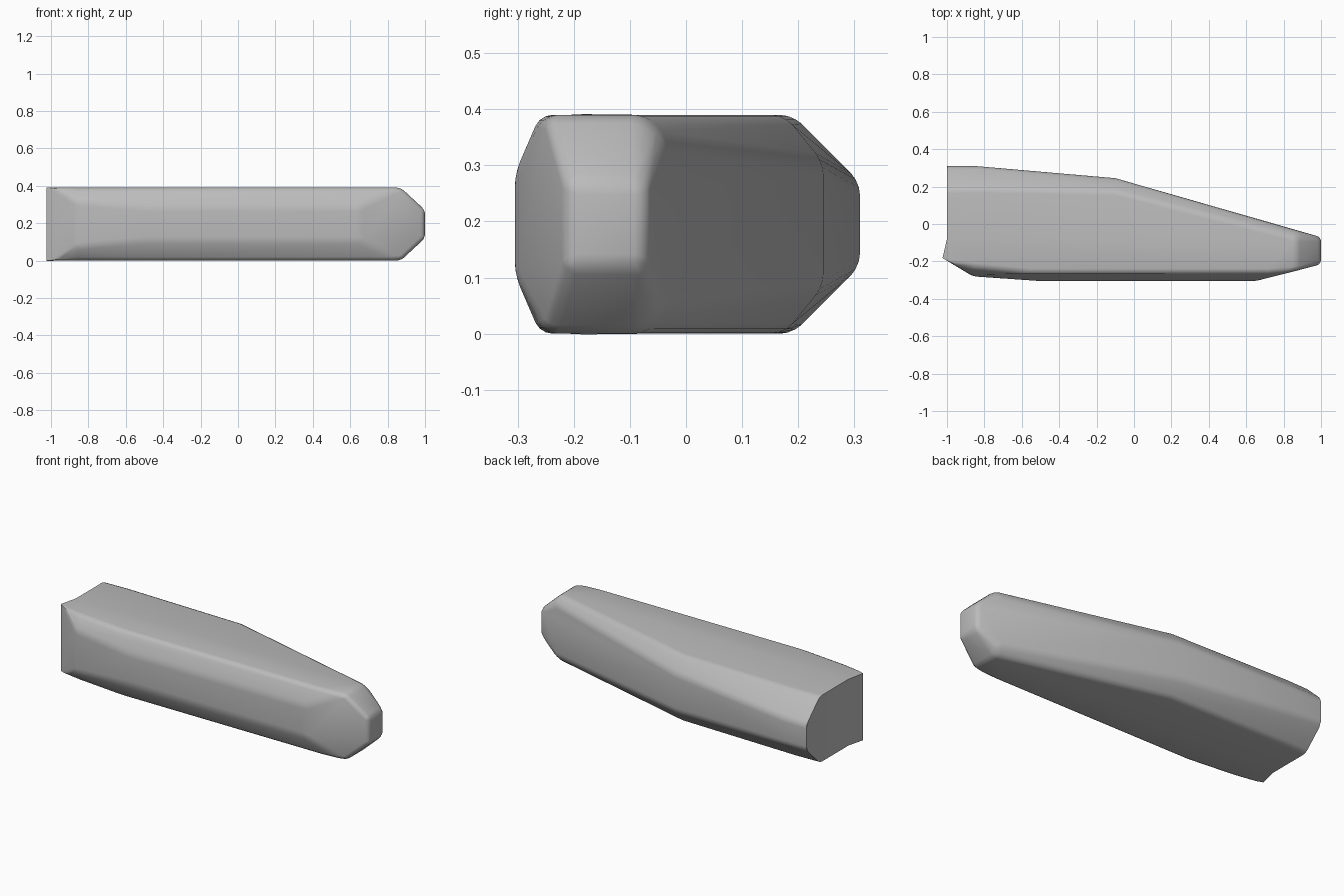
import bpy, bmesh

cube = bpy.data.objects.get("Cube")
if cube:
    bpy.data.objects.remove(cube, do_unlink=True)

MID = 0.195    # half height, also the level of the symmetry plane

# Corners of the upper half: x, y, height above the symmetry plane
CORNERS = [
    # back side, square end to tip
    (-1, 0.31, 0.075), (-1, 0.185, MID),
    (-0.85, 0.31, 0.075), (-0.85, 0.19, MID),
    (-0.1, 0.245, 0.11), (-0.1, 0.175, MID),
    (0.87, -0.035, 0.15), (0.87, -0.075, MID),
    # blunt tip
    (1, -0.07, 0.075), (1, -0.215, 0.075),
    # front side, tip to square end
    (0.87, -0.25, MID), (0.65, -0.305, 0.09), (0.72, -0.26, MID),
    (-0.5, -0.305, 0.09), (-0.55, -0.26, MID),
    (-0.86, -0.28, 0.12), (-0.86, -0.23, MID),
    (-0.98, -0.21, MID), (-1, -0.08, MID),
]

# Faceted body as the hull of the mirrored corners
bm = bmesh.new()
for x, y, h in CORNERS:
    for side in (1, -1):
        bm.verts.new((x, y, MID + side * h))
hull = bmesh.ops.convex_hull(bm, input=bm.verts[:])
loose = [v for v in bm.verts if not v.link_faces]
bmesh.ops.delete(bm, geom=loose, context='VERTS')
bmesh.ops.dissolve_limit(bm, angle_limit=0.04, verts=bm.verts[:], edges=bm.edges[:])
bmesh.ops.recalc_face_normals(bm, faces=bm.faces[:])

# Soften the long edges, leaving the square end crisp
soft = [e for e in bm.edges
        if e.calc_face_angle(0) > 0.2 and max(v.co.x for v in e.verts) > -0.95]
bmesh.ops.bevel(bm, geom=soft, offset=0.022, offset_type='OFFSET', segments=3,
                profile=0.5, affect='EDGES', clamp_overlap=True)

mesh = bpy.data.meshes.new("body")
bm.to_mesh(mesh)
bm.free()
body = bpy.data.objects.new("body", mesh)
bpy.context.collection.objects.link(body)

# Plain grey finish
grey = bpy.data.materials.new("plain_grey")
grey.use_nodes = True
colour = (0.5, 0.5, 0.5, 1)
grey.diffuse_color = colour
grey.node_tree.nodes["Principled BSDF"].inputs["Base Color"].default_value = colour
mesh.materials.append(grey)

bpy.ops.object.select_all(action='DESELECT')
body.select_set(True)
bpy.context.view_layer.objects.active = body
bpy.ops.object.shade_smooth_by_angle(angle=0.6)
